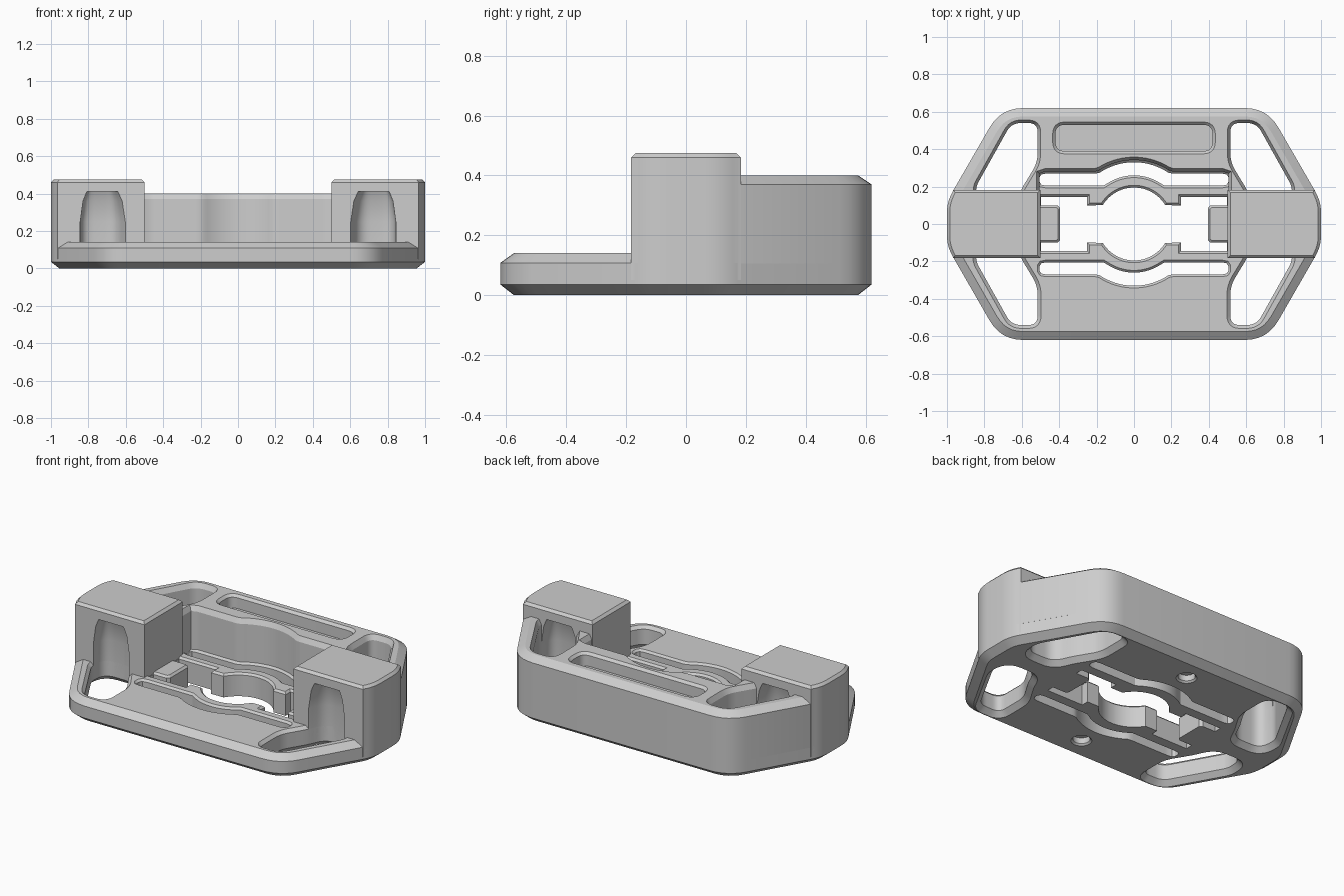
import bpy, bmesh, math
from mathutils import Vector

cube = bpy.data.objects.get("Cube")
if cube:
    bpy.data.objects.remove(cube)

grey = bpy.data.materials.new("plain grey")
grey.use_nodes = True
grey.diffuse_color = (0.61, 0.61, 0.61, 1)
grey.node_tree.nodes["Principled BSDF"].inputs["Base Color"].default_value = grey.diffuse_color


def rounded(corners, steps=7):
    """Round each (x, y, tangent length) corner of a polygon."""
    out = []
    for i, (x, y, t) in enumerate(corners):
        p = Vector((x, y))
        a = p + (Vector(corners[i - 1][:2]) - p).normalized() * t
        b = p + (Vector(corners[(i + 1) % len(corners)][:2]) - p).normalized() * t
        for k in range(steps):
            s = k / (steps - 1)
            out.append(tuple(a * (1 - s) ** 2 + p * 2 * s * (1 - s) + b * s * s))
    return out


def grow(loop, d, weights):
    """Offset a counter-clockwise loop outwards with mitred corners."""
    out = []
    for i, q in enumerate(loop):
        p = Vector(q)
        e = (p - Vector(loop[i - 1])).normalized()
        f = (Vector(loop[(i + 1) % len(loop)]) - p).normalized()
        n, m = Vector((e.y, -e.x)), Vector((f.y, -f.x))
        out.append(p + (n + m) * (d * weights[i] / max(0.4, 1 + n.dot(m))))
    return out


def wall(bm, loop, levels, weights=None):
    """Skin the loop through (height, offset) levels; return its two end rims."""
    weights = weights or [1] * len(loop)
    area = sum(loop[i - 1][0] * p[1] - p[0] * loop[i - 1][1] for i, p in enumerate(loop))
    if area < 0:
        loop, weights = loop[::-1], weights[::-1]
    rings = [[bm.verts.new((p[0], p[1], z)) for p in grow(loop, d, weights)] for z, d in levels]
    for low, high in zip(rings, rings[1:]):
        for i in range(len(loop)):
            bm.faces.new((low[i - 1], low[i], high[i], high[i - 1]))
    return [[bm.edges.get((r[i - 1], r[i])) for i in range(len(r))] for r in (rings[0], rings[-1])]


def solid(name, loop, levels, weights=None, holes=(), top_pockets=(), bottom_pockets=()):
    """Chamfered slab with through holes and blind pockets."""
    bm = bmesh.new()
    bottom, top = wall(bm, loop, levels, weights)
    caps = []
    for hole in holes:
        low, high = wall(bm, *hole)
        bottom += low
        top += high
    for pockets, rim in ((top_pockets, top), (bottom_pockets, bottom)):
        for pocket in pockets:
            floor, mouth = wall(bm, *pocket)
            caps.append(floor)
            rim += mouth
    for edges in [bottom, top] + caps:
        bmesh.ops.triangle_fill(bm, edges=edges, use_beauty=True, normal=(0, 0, 1))
    bmesh.ops.recalc_face_normals(bm, faces=bm.faces)
    me = bpy.data.meshes.new(name)
    bm.to_mesh(me)
    bm.free()
    me.materials.append(grey)
    ob = bpy.data.objects.new(name, me)
    bpy.context.collection.objects.link(ob)
    return ob


def flip(loop, sx, sy):
    return [(x * sx, y * sy) for x, y in loop]


def bulge(x, line, radius):
    """A straight line that swells into an arc around the centre."""
    return max(line, math.sqrt(max(0, radius ** 2 - x ** 2)))


# Outline: long hexagon with blunt ends
quarter = [(1, 0.12, 0.06), (0.712, 0.62, 0.12)]
right_end = [(x, -y, t) for x, y, t in quarter[::-1]] + quarter
outline = rounded(right_end + [(-x, -y, t) for x, y, t in right_end])

# Corner window, which runs on under the tower
window = rounded([(0.6, 0.19, 0.03), (0.515, 0.33, 0.05), (0.515, 0.54, 0.05),
                  (0.655, 0.54, 0.05), (0.845, 0.2, 0.03), (0.84, 0.08, 0.07),
                  (0.65, 0.08, 0.06)])

# Flexing slot beside the centre
xs = [-0.47 + 0.94 * i / 46 for i in range(47)]
slot_end = [(0.495, 0.265), (0.505, 0.25), (0.505, 0.225), (0.495, 0.21)]
slot = [(x, bulge(x, 0.27, 0.33)) for x in xs] + slot_end
slot += [(x, bulge(x, 0.205, 0.26)) for x in xs[::-1]] + flip(slot_end[::-1], -1, 1)

# Centre opening, leaving four grips and a tab at each end
opening = [(0.395, 0.085), (0.41, 0.1), (0.498, 0.1), (0.498, 0.145), (0.25, 0.145), (0.25, 0.1)]
for i in range(12):
    a = math.radians(31 + i * 5)
    opening.append((0.195 * math.cos(a), 0.195 * math.sin(a)))
half = opening + flip(opening[::-1], -1, 1)
opening = half + flip(half[::-1], 1, -1)

# Base plate with windows, slots, opening and round sockets underneath
thin_edge = [(0, 0), (0.128, 0), (0.14, 0.012)]
holes = [(opening, thin_edge)]
sockets = []
for sy in (1, -1):
    holes.append((flip(slot, 1, sy), thin_edge))
    for sx in (1, -1):
        holes.append((flip(window, sx, sy), [(0, 0.03), (0.03, 0), (0.122, 0), (0.14, 0.018)]))
    disc = [(0.048 * math.cos(math.tau * i / 24), sy * 0.45 + 0.048 * math.sin(math.tau * i / 24))
            for i in range(24)]
    sockets.append((disc, [(0.045, 0), (0.01, 0), (0, 0.01)]))
base = solid("base_plate", outline, [(0, -0.045), (0.035, 0), (0.108, 0), (0.14, -0.045)],
             holes=holes, bottom_pockets=sockets)

# Rear block: swollen inner wall, window notches and a shallow tray
outer = [p for p in outline if p[1] > 0.3]
outer = [(0.975, 0.15), (0.966, 0.18)] + outer + [(-0.966, 0.18), (-0.975, 0.15)]
notch = [p for p in window if p[1] > 0.14]
side = [(0.505, 0.27), (0.505, 0.13), (0.56, 0.13)] + notch + [(0.9, 0.13)]
inner = flip(side[::-1], -1, 1) + [(x, bulge(x, 0.282, 0.342)) for x in xs] + side
tray = rounded([(x, y, 0.05) for x, y in ((-0.42, 0.39), (0.42, 0.39), (0.42, 0.53), (-0.42, 0.53))])
block = solid("rear_block", outer + inner, [(0.106, 0), (0.37, 0), (0.4, -0.045)],
              [1] * len(outer) + [0.35] * len(inner),
              top_pockets=[(tray, [(0.32, 0), (0.385, 0), (0.4, 0.015)])])

# End towers, hollowed front and back by tapering recesses
tip = sorted((p for p in outline if p[0] > 0 and abs(p[1]) < 0.18), key=lambda p: p[1])
profile = [(0.5, -0.183), (0.966, -0.183)] + tip + [(0.966, 0.183), (0.5, 0.183)]
parts = [base, block]
for side_name, sx in (("left", 1), ("right", -1)):
    tower = solid(side_name + "_tower", flip(profile, sx, 1), [(0.05, 0), (0.46, 0), (0.475, -0.015)])
    parts.append(tower)
    for sy in (1, -1):
        cutter = solid("recess_cutter", flip(window, sx, sy),
                       [(0.01, 0), (0.25, 0), (0.36, -0.015), (0.41, -0.035)])
        cutter.hide_render = True
        mod = tower.modifiers.new("recess", "BOOLEAN")
        mod.operation, mod.solver, mod.object = "DIFFERENCE", "EXACT", cutter
        bpy.context.view_layer.objects.active = tower
        bpy.ops.object.modifier_apply(modifier=mod.name)
        bpy.data.objects.remove(cutter)

# Smooth curves, crisp edges
bpy.ops.object.select_all(action="DESELECT")
for part in parts:
    part.select_set(True)
bpy.context.view_layer.objects.active = base
bpy.ops.object.shade_smooth_by_angle(angle=math.radians(25))
